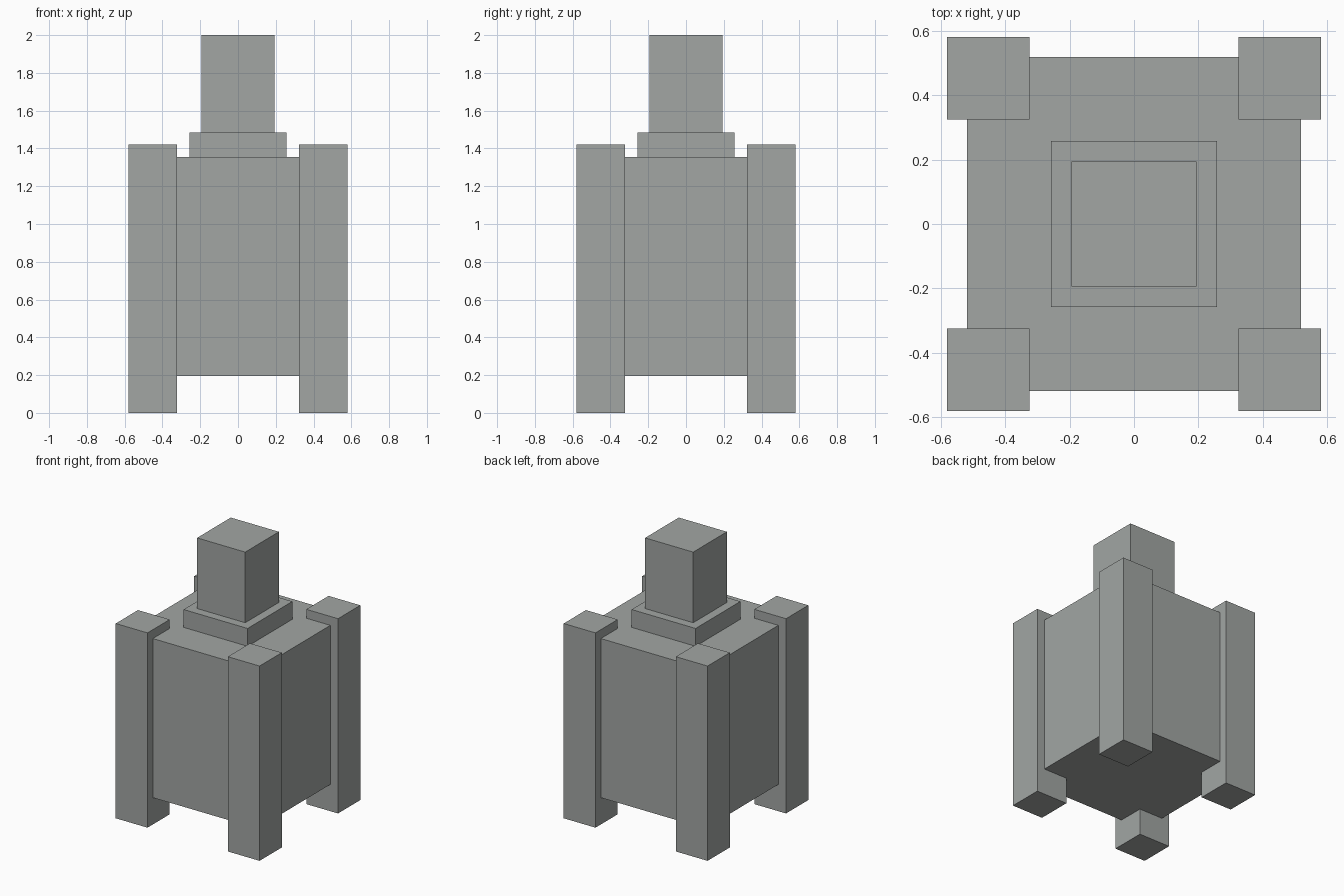
import bpy

cube = bpy.data.objects.get("Cube")
if cube:
    bpy.data.objects.remove(cube, do_unlink=True)

GREY = (0.36, 0.38, 0.37, 1.0)
stone = bpy.data.materials.new("stone_grey")
stone.use_nodes = True
stone.diffuse_color = GREY
stone.node_tree.nodes["Principled BSDF"].inputs["Base Color"].default_value = GREY


def block(name, half, bottom, top, x=0.0, y=0.0):
    """Square upright block between two heights."""
    bpy.ops.mesh.primitive_cube_add(size=1, location=(x, y, (bottom + top) / 2))
    obj = bpy.context.object
    obj.name = name
    obj.scale = (2 * half, 2 * half, top - bottom)
    bpy.ops.object.transform_apply(location=False, rotation=False, scale=True)
    obj.data.materials.append(stone)
    return obj


# Central body, stepped collar and tower on top
block("body", 0.518, 0.195, 1.355)
block("collar", 0.258, 1.355, 1.485)
block("tower", 0.194, 1.485, 2.0)

# Corner posts, which also serve as legs
for side, sx in (("left", 1), ("right", -1)):
    for end, sy in (("front", -1), ("back", 1)):
        block(f"{end}_{side}_post", 0.128, 0.0, 1.42, sx * 0.452, sy * 0.452)
